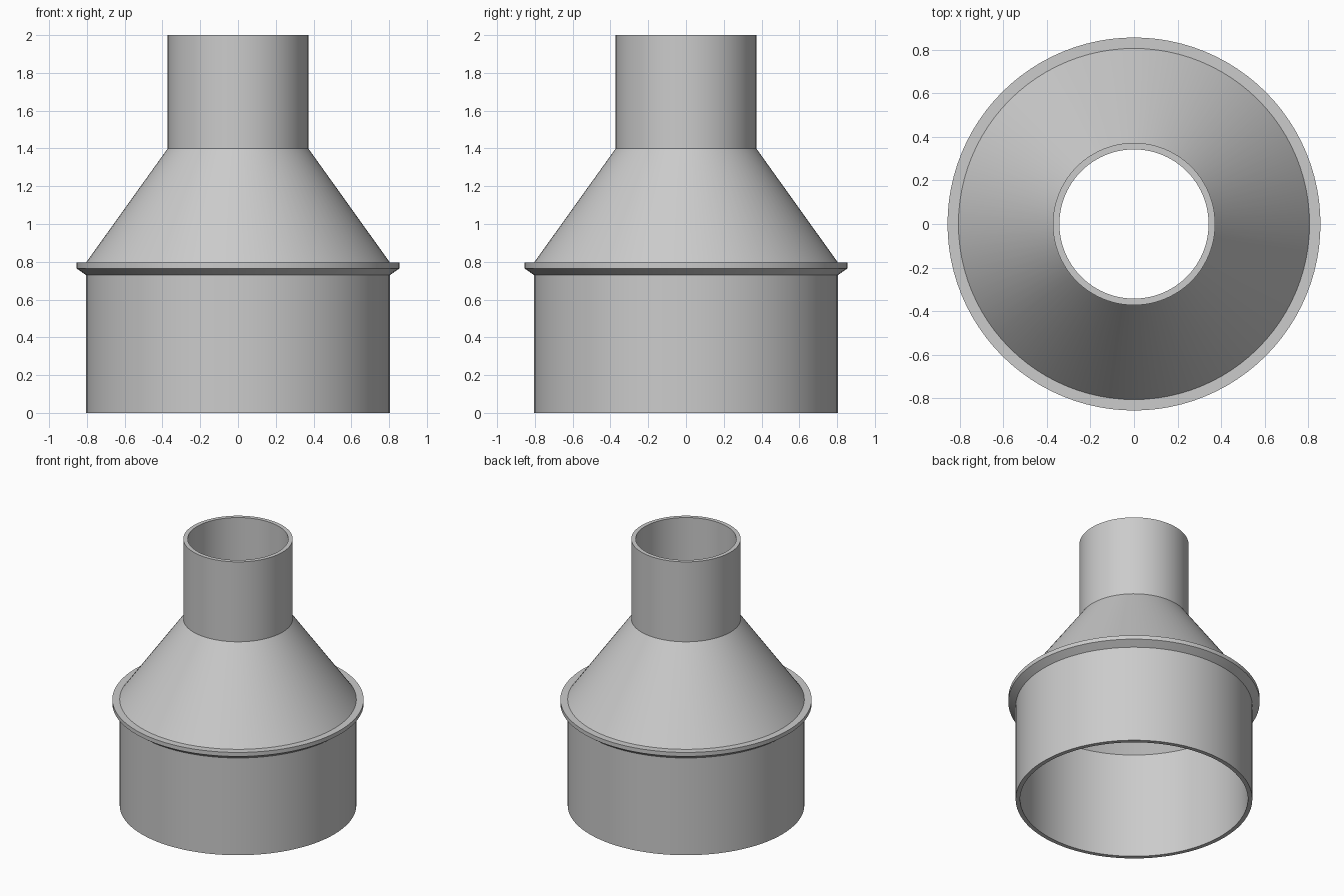
import bpy
import bmesh
import math

cube = bpy.data.objects.get("Cube")
if cube:
    bpy.data.objects.remove(cube, do_unlink=True)

# Plain grey plastic
grey = bpy.data.materials.new("plain_grey")
grey.use_nodes = True
colour = (0.6, 0.6, 0.6, 1)
grey.diffuse_color = colour
grey.node_tree.nodes["Principled BSDF"].inputs["Base Color"].default_value = colour


def lathe(name, profile, steps=96):
    """Spin a closed (radius, height) profile about the z axis."""
    bm = bmesh.new()
    verts = [bm.verts.new((r, 0, z)) for r, z in profile]
    edges = [bm.edges.new((a, b)) for a, b in zip(verts, verts[1:] + verts[:1])]
    bmesh.ops.spin(bm, geom=verts + edges, cent=(0, 0, 0), axis=(0, 0, 1),
                   angle=math.tau, steps=steps, use_merge=False)
    bmesh.ops.remove_doubles(bm, verts=bm.verts, dist=0.0001)
    bmesh.ops.recalc_face_normals(bm, faces=bm.faces)
    mesh = bpy.data.meshes.new(name)
    bm.to_mesh(mesh)
    bm.free()
    mesh.materials.append(grey)
    obj = bpy.data.objects.new(name, mesh)
    bpy.context.collection.objects.link(obj)
    bpy.ops.object.select_all(action='DESELECT')
    obj.select_set(True)
    bpy.context.view_layer.objects.active = obj
    bpy.ops.object.shade_smooth_by_angle(angle=math.radians(30))
    return obj


# Dimensions of the hollow reducer
wide, narrow, wall = 0.805, 0.372, 0.03
flange = 0.855
shoulder, neck, top = 0.795, 1.4, 2.0

outside = [(wide, 0), (wide, 0.73), (flange, 0.765), (flange, shoulder),
           (wide, shoulder), (narrow, neck), (narrow, top)]
inside = [(narrow - wall, top), (narrow - wall, neck),
          (wide - wall, shoulder), (wide - wall, 0)]
lathe("pipe_reducer", outside + inside)
